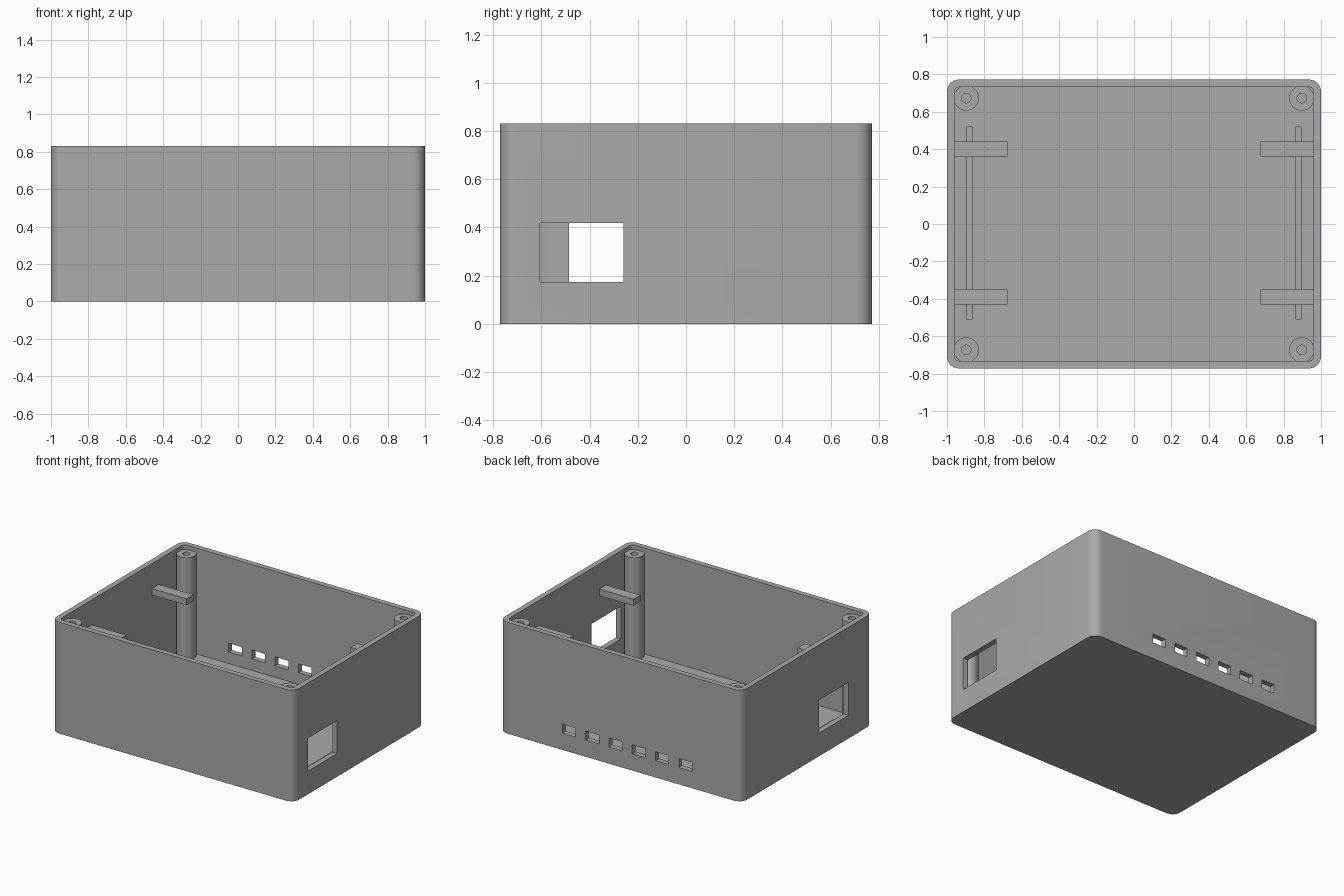
import bpy
import bmesh
import math
from mathutils import Matrix

cube = bpy.data.objects.get("Cube")
if cube:
    bpy.data.objects.remove(cube, do_unlink=True)

grey = bpy.data.materials.new("plain_grey")
grey.use_nodes = True
colour = (0.40, 0.40, 0.40, 1)
grey.diffuse_color = colour
grey.node_tree.nodes["Principled BSDF"].inputs["Base Color"].default_value = colour

HX, HY, HEIGHT = 1.0, 0.772, 0.83
WALL, FLOOR = 0.04, 0.04


def add_object(name, bm):
    mesh = bpy.data.meshes.new(name)
    bm.to_mesh(mesh)
    bm.free()
    obj = bpy.data.objects.new(name, mesh)
    bpy.context.collection.objects.link(obj)
    mesh.materials.append(grey)
    return obj


def box(name, x, y, z, radius=0):
    """Box from (low, high) pairs, with optional rounded upright edges."""
    bm = bmesh.new()
    bmesh.ops.create_cube(bm, size=1)
    for v in bm.verts:
        v.co = [pair[0] if c < 0 else pair[1] for c, pair in zip(v.co, (x, y, z))]
    if radius:
        upright = [e for e in bm.edges
                   if abs(e.verts[0].co.z - e.verts[1].co.z) > 0.01]
        bmesh.ops.bevel(bm, geom=upright, offset=radius, segments=8,
                        profile=0.5, affect='EDGES')
    return add_object(name, bm)


def cylinder(name, x, y, z, radius):
    bm = bmesh.new()
    bmesh.ops.create_cone(bm, cap_ends=True, segments=40, radius1=radius,
                          radius2=radius, depth=z[1] - z[0],
                          matrix=Matrix.Translation((x, y, sum(z) / 2)))
    return add_object(name, bm)


def cut(target, cutter):
    mod = target.modifiers.new(cutter.name, 'BOOLEAN')
    mod.operation = 'DIFFERENCE'
    mod.solver = 'EXACT'
    mod.object = cutter
    bpy.context.view_layer.objects.active = target
    bpy.ops.object.modifier_apply(modifier=mod.name)
    bpy.data.objects.remove(cutter, do_unlink=True)


def smooth(obj):
    bpy.ops.object.select_all(action='DESELECT')
    obj.select_set(True)
    bpy.context.view_layer.objects.active = obj
    bpy.ops.object.shade_smooth_by_angle(angle=math.radians(30))


# Open case with rounded corners
case = box("case", (-HX, HX), (-HY, HY), (0, HEIGHT), 0.065)
cut(case, box("cavity", (WALL - HX, HX - WALL), (WALL - HY, HY - WALL),
              (FLOOR, 1), 0.025))

# Side openings
cut(case, box("left_opening", (0.9, 1.1), (-0.605, -0.26), (0.173, 0.418)))
cut(case, box("right_opening", (-1.1, -0.9), (-0.485, -0.14), (0.173, 0.418)))

# Row of small windows in the back wall
for i in range(6):
    x = -0.59 + 0.192 * i
    cut(case, box("back_window", (x, x + 0.109), (0.65, 0.85), (0.125, 0.192)))
smooth(case)

for side, sx in (("left", 1), ("right", -1)):
    # Screw posts in the corners
    for end, sy in (("front", -1), ("back", 1)):
        px, py = 0.897 * sx, 0.673 * sy
        post = cylinder(f"{end}_{side}_post", px, py, (FLOOR - 0.01, 0.8), 0.067)
        cut(post, cylinder("screw_hole", px, py, (0.45, 0.9), 0.025))
        smooth(post)

        # Retaining tabs on the side walls
        yc = 0.4 if sy > 0 else -0.39
        box(f"{end}_{side}_tab", sorted((0.97 * sx, 0.677 * sx)),
            (yc - 0.04, yc + 0.04), (0.593, 0.642))

    # Support rail on the floor
    box(f"{side}_rail", sorted((0.863 * sx, 0.895 * sx)), (-0.51, 0.52),
        (FLOOR - 0.01, 0.1))
